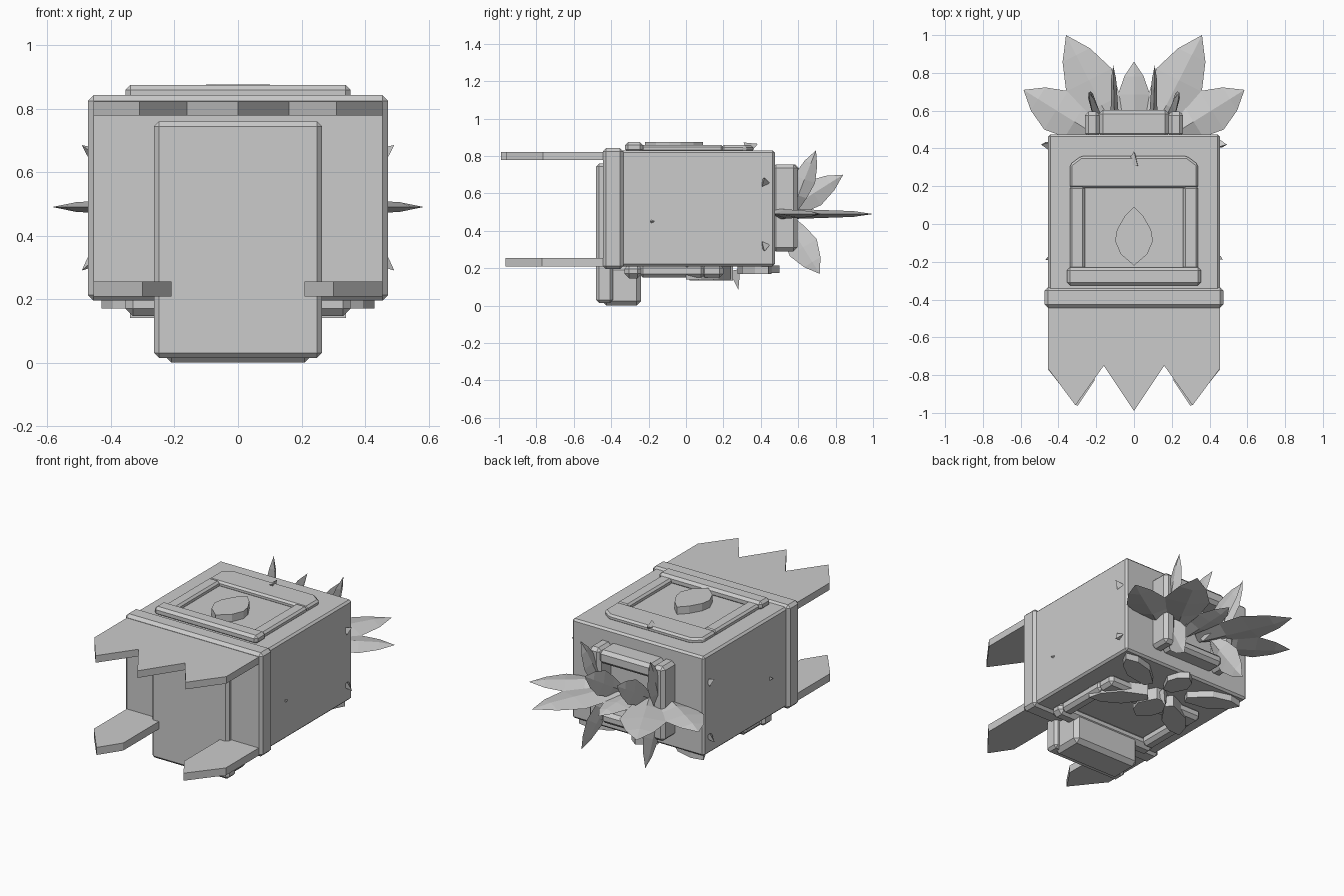
import bpy, bmesh, math
from mathutils import Vector

if "Cube" in bpy.data.objects:
    bpy.data.objects.remove(bpy.data.objects["Cube"])

grey = bpy.data.materials.new("stone_grey")
grey.diffuse_color = (0.6, 0.6, 0.6, 1)
grey.use_nodes = True
grey.node_tree.nodes["Principled BSDF"].inputs["Base Color"].default_value = grey.diffuse_color


def finish(name, bm, bevel=0.0):
    bmesh.ops.recalc_face_normals(bm, faces=bm.faces)
    me = bpy.data.meshes.new(name)
    bm.to_mesh(me)
    bm.free()
    me.materials.append(grey)
    ob = bpy.data.objects.new(name, me)
    bpy.context.collection.objects.link(ob)
    if bevel:
        mod = ob.modifiers.new("chamfer", 'BEVEL')
        mod.width = bevel
        mod.segments = 1
    return ob


def box(name, x0, x1, y0, y1, z0, z1, bevel=0.015):
    bm = bmesh.new()
    bmesh.ops.create_cube(bm, size=1)
    for v in bm.verts:
        v.co = ((x0 + x1) / 2 + v.co.x * (x1 - x0),
                (y0 + y1) / 2 + v.co.y * (y1 - y0),
                (z0 + z1) / 2 + v.co.z * (z1 - z0))
    return finish(name, bm, bevel)


def plate(name, pts, z0, z1, bevel=0.0):
    bm = bmesh.new()
    f = bm.faces.new([bm.verts.new((x, y, z0)) for x, y in pts])
    r = bmesh.ops.extrude_face_region(bm, geom=[f])
    for v in r["geom"]:
        if isinstance(v, bmesh.types.BMVert):
            v.co.z = z1
    return finish(name, bm, bevel)


def leaf(name, base, tip, half, thick, side_axis):
    """Pointed leaf with a ridge, diamond in section."""
    base, tip = Vector(base), Vector(tip)
    d = tip - base
    w = d.cross(Vector(side_axis)).normalized()
    n = d.cross(w).normalized()
    bm = bmesh.new()
    rings = []
    for t, s in ((0, 0.35), (0.3, 0.8), (0.55, 1.0), (0.8, 0.6)):
        c = base + d * t
        rings.append([bm.verts.new(c + o) for o in
                      (w * half * s, n * thick * (1 - t * 0.6),
                       -w * half * s, -n * thick * (1 - t * 0.6))])
    end = bm.verts.new(tip)
    bm.faces.new(rings[0])
    for a, b in zip(rings, rings[1:]):
        for i in range(4):
            j = (i + 1) % 4
            bm.faces.new((a[i], a[j], b[j], b[i]))
    for i in range(4):
        bm.faces.new((rings[-1][i], rings[-1][(i + 1) % 4], end))
    return finish(name, bm)


def thorn(name, base, tip, r):
    base, tip = Vector(base), Vector(tip)
    q = (tip - base).to_track_quat('Z', 'Y')
    bm = bmesh.new()
    ring = [bm.verts.new(base + q @ Vector((r * math.cos(a), r * math.sin(a), 0)))
            for a in (0, math.tau / 3, 2 * math.tau / 3)]
    end = bm.verts.new(tip)
    bm.faces.new(ring)
    for i in range(3):
        bm.faces.new((ring[i], ring[(i + 1) % 3], end))
    return finish(name, bm)


# Main block, front collar, front panel and its foot
box("body", -0.455, 0.455, -0.36, 0.475, 0.21, 0.83, 0.012)
box("collar", -0.473, 0.473, -0.445, -0.335, 0.195, 0.842, 0.018)
box("front_panel", -0.265, 0.265, -0.48, -0.39, 0.015, 0.76, 0.016)
box("foot", -0.235, 0.235, -0.45, -0.24, 0.0, 0.215, 0.025)

# Upper toothed plate
half = [(0.455, -0.44), (0.455, -0.765), (0.31, -0.96), (0.16, -0.75)]
plate("upper_teeth", half + [(0, -0.99)] + [(-x, y) for x, y in half[::-1]],
      0.778, 0.822)

# Lower teeth, one each side
for s in (1, -1):
    plate("lower_tooth", [(s * x, y) for x, y in
          ((0.455, -0.43), (0.455, -0.77), (0.30, -0.965), (0.21, -0.83),
           (0.21, -0.43))], 0.208, 0.255)

# Top frame
box("top_bar_front", -0.355, 0.355, -0.325, -0.23, 0.82, 0.874, 0.016)
plate("top_bar_back", [(-0.34, 0.19), (0.34, 0.19), (0.34, 0.315),
                       (0.28, 0.36), (-0.28, 0.36), (-0.34, 0.315)],
      0.82, 0.858, 0.012)
for s in (1, -1):
    a, b = sorted((s * 0.26, s * 0.34))
    box("top_bar_side", a, b, -0.24, 0.2, 0.82, 0.86, 0.012)

# Central gem on the top
gem = [(0.05, 0.04), (0.09, -0.03), (0.10, -0.09), (0.07, -0.16)]
plate("top_gem", [(0, 0.09)] + gem + [(0, -0.22)] +
      [(-x, y) for x, y in gem[::-1]], 0.82, 0.876)
thorn("top_thorn", (0, 0.32, 0.84), (0, 0.385, 0.865), 0.04)

# Bottom frame
box("bottom_bar_front", -0.355, 0.355, -0.33, -0.235, 0.146, 0.22, 0.025)
box("bottom_bar_back", -0.34, 0.34, 0.08, 0.2, 0.15, 0.22, 0.02)
for s in (1, -1):
    a, b = sorted((s * 0.265, s * 0.345))
    box("bottom_bar_side", a, b, -0.25, 0.1, 0.15, 0.22, 0.02)


# Flat leaves spread under the body
def flat_leaf(bx, by, tx, ty, w, z):
    d = Vector((tx - bx, ty - by))
    n = Vector((-d.y, d.x)).normalized() * w
    b = Vector((bx, by))
    pts = [b + n * .4, b + d * .45 + n, b + d * .8 + n * .7, b + d,
           b + d * .8 - n * .7, b + d * .45 - n, b - n * .4]
    plate("bottom_leaf", [tuple(p) for p in pts], z, 0.215)


flat_leaf(0, 0.30, 0, 0.50, 0.075, 0.175)
flat_leaf(0, 0.25, 0, 0.02, 0.09, 0.135)
for s in (1, -1):
    flat_leaf(s * 0.14, 0.30, s * 0.43, 0.44, 0.07, 0.17)
    flat_leaf(s * 0.08, 0.22, s * 0.34, 0.0, 0.07, 0.14)
thorn("bottom_thorn", (0, 0.26, 0.19), (0, 0.28, 0.085), 0.035)

# Rear frame
for s in (1, -1):
    a, b = sorted((s * 0.18, s * 0.26))
    box("rear_post", a, b, 0.46, 0.595, 0.29, 0.755, 0.02)
box("rear_bar_top", -0.185, 0.185, 0.46, 0.603, 0.67, 0.755, 0.02)
box("rear_bar_bottom", -0.185, 0.185, 0.46, 0.58, 0.29, 0.36, 0.02)

# Rear leaf cluster
Z, X = (0, 0, 1), (1, 0, 0)
leaf("rear_leaf_middle", (0, 0.47, 0.49), (0, 0.86, 0.49), 0.085, 0.03, Z)
for s in (1, -1):
    leaf("rear_leaf_large", (s * 0.09, 0.47, 0.49), (s * 0.36, 1.0, 0.49),
         0.135, 0.03, Z)
    leaf("rear_leaf_wide", (s * 0.2, 0.47, 0.49), (s * 0.585, 0.71, 0.49),
         0.12, 0.03, Z)
    leaf("rear_leaf_upper", (s * 0.10, 0.49, 0.48), (s * 0.11, 0.84, 0.70),
         0.075, 0.025, X)
    leaf("rear_leaf_high", (s * 0.19, 0.56, 0.49), (s * 0.24, 0.695, 0.83),
         0.06, 0.025, X)
    leaf("rear_leaf_low", (s * 0.16, 0.52, 0.48), (s * 0.22, 0.715, 0.17),
         0.085, 0.025, X)
    # Small thorns on the side walls
    thorn("side_thorn_high", (s * 0.452, 0.42, 0.655), (s * 0.492, 0.42, 0.685), 0.028)
    thorn("side_thorn_low", (s * 0.452, 0.42, 0.325), (s * 0.492, 0.42, 0.29), 0.028)
    thorn("side_thorn_front", (s * 0.452, -0.18, 0.45), (s * 0.47, -0.19, 0.45), 0.014)
